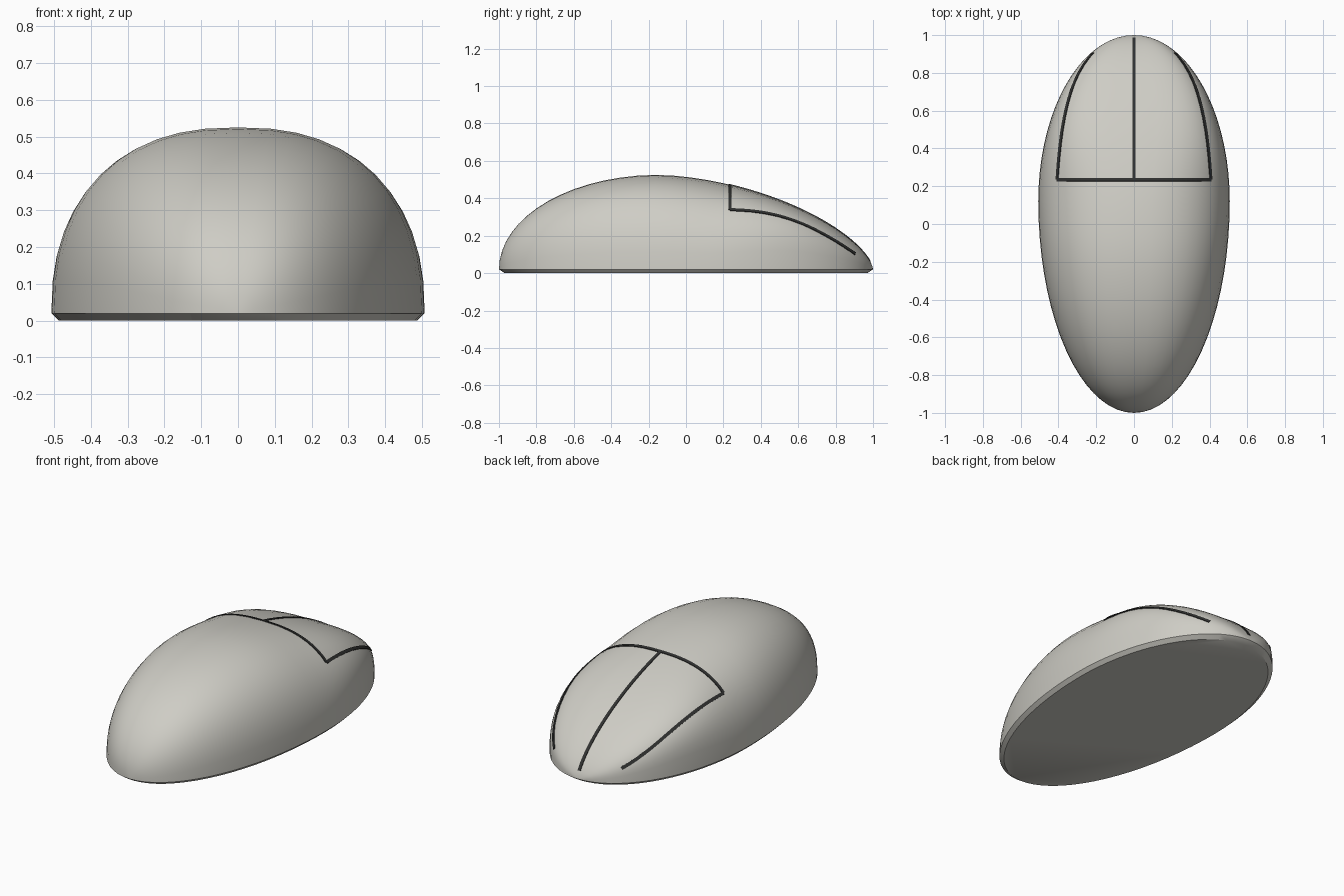
import bpy, bmesh, math
from mathutils import Vector

if "Cube" in bpy.data.objects:
    bpy.data.objects.remove(bpy.data.objects["Cube"])

RIM = 0.02      # height of the lower rim
WIDEST = 0.12   # y of the widest section
APEX = -0.15    # y of the highest section


def material(name, rgb):
    m = bpy.data.materials.new(name)
    m.diffuse_color = (*rgb, 1)
    m.use_nodes = True
    m.node_tree.nodes["Principled BSDF"].inputs["Base Color"].default_value = m.diffuse_color
    return m


shell_grey = material("warm_light_grey", (0.62, 0.61, 0.56))
seam_black = material("dark_seam", (0.03, 0.031, 0.03))


# Shape rules: half width, height and squareness of the section at y
def half_width(y):
    t = (y - WIDEST) / (0.88 if y > WIDEST else 1.12)
    return 0.507 * math.sqrt(max(0, 1 - t * t))


def height(y):
    if y < APEX:
        t = (APEX - y) / 0.85
        return 0.505 * math.sqrt(max(0, 1 - t * t))
    t = (y - APEX) / 1.15
    return 0.505 * max(0, 1 - t ** 1.7) ** 0.65


def squareness(y):
    s = min(1, max(0, (y - 0.1) / 0.6))
    return 2.4 + s * s * (3 - 2 * s)


def surface(x, y):
    n = squareness(y)
    r = min(1, abs(x) / max(half_width(y), 1e-6))
    return Vector((x, y, RIM + height(y) * (1 - r ** n) ** (1 / n)))


def finish(name, bm, mat):
    bmesh.ops.recalc_face_normals(bm, faces=bm.faces)
    me = bpy.data.meshes.new(name)
    bm.to_mesh(me)
    bm.free()
    me.materials.append(mat)
    ob = bpy.data.objects.new(name, me)
    bpy.context.collection.objects.link(ob)
    return ob


# Domed shell lofted along y, with a chamfered rim and flat base
STEPS, ARC = 36, 24
bm = bmesh.new()
rings = []
for i in range(1, STEPS):
    a = math.pi * (i / STEPS - 0.5)
    y = WIDEST + math.sin(a) * (0.88 if a > 0 else 1.12)
    w, h, p = half_width(y), height(y), 2 / squareness(y)
    ring = []
    for j in range(ARC + 1):
        c, s = math.cos(math.pi * j / ARC), math.sin(math.pi * j / ARC)
        ring.append(bm.verts.new((math.copysign(abs(c) ** p * w, c), y,
                                  RIM + h * max(0, s) ** p)))
    rings.append(ring)
for a, b in zip(rings, rings[1:]):
    for j in range(ARC):
        bm.faces.new((a[j], a[j + 1], b[j + 1], b[j]))
front_tip = bm.verts.new((0, -1, RIM))
back_tip = bm.verts.new((0, 1, RIM))
for tip, ring in ((front_tip, rings[0]), (back_tip, rings[-1])):
    for j in range(ARC):
        bm.faces.new((tip, ring[j], ring[j + 1]))
rim = [front_tip] + [r[0] for r in rings] + [back_tip] + [r[-1] for r in reversed(rings)]
base = [bm.verts.new((v.co.x * 0.96, v.co.y * 0.97, 0)) for v in rim]
for k in range(len(rim)):
    m = (k + 1) % len(rim)
    bm.faces.new((rim[k], rim[m], base[m], base[k]))
bm.faces.new(base)
shell = finish("shell", bm, shell_grey)
bpy.context.view_layer.objects.active = shell
shell.select_set(True)
bpy.ops.object.shade_smooth_by_angle(angle=math.radians(35))
shell.select_set(False)


# Thin strips laid on the shell for the button seams
def seam(name, path, width=0.018, lift=0.003, depth=0.004):
    pts = [surface(x, y) for x, y in path]
    bm = bmesh.new()
    prev = None
    e = 0.003
    for i, p in enumerate(pts):
        tangent = (pts[min(i + 1, len(pts) - 1)] - pts[max(i - 1, 0)]).normalized()
        dx = surface(p.x + e, p.y) - surface(p.x - e, p.y)
        dy = surface(p.x, p.y + e) - surface(p.x, p.y - e)
        normal = dx.cross(dy).normalized()
        side = tangent.cross(normal).normalized() * width / 2
        row = [bm.verts.new(p + side * s + normal * d)
               for s, d in ((-1, lift), (1, lift), (1, -depth), (-1, -depth))]
        if prev:
            for k in range(4):
                m = (k + 1) % 4
                bm.faces.new((prev[k], prev[m], row[m], row[k]))
        else:
            bm.faces.new(row)
        prev = row
    bm.faces.new(prev)
    return finish(name, bm, seam_black)


def side_path(sign, count=28):
    path = []
    for i in range(count + 1):
        t = i / count
        y = 0.235 + 0.67 * t
        path.append((sign * half_width(y) * (0.81 + 0.135 * t * t), y))
    return path


seam("centre_seam", [(0, 0.235 + 0.75 * math.sin(math.pi / 2 * i / 30)) for i in range(31)])
seam("cross_seam", [(0.407 * (i / 16 - 1), 0.235) for i in range(33)])
for label, sign in (("left", -1), ("right", 1)):
    seam(label + "_button_seam", side_path(sign))
